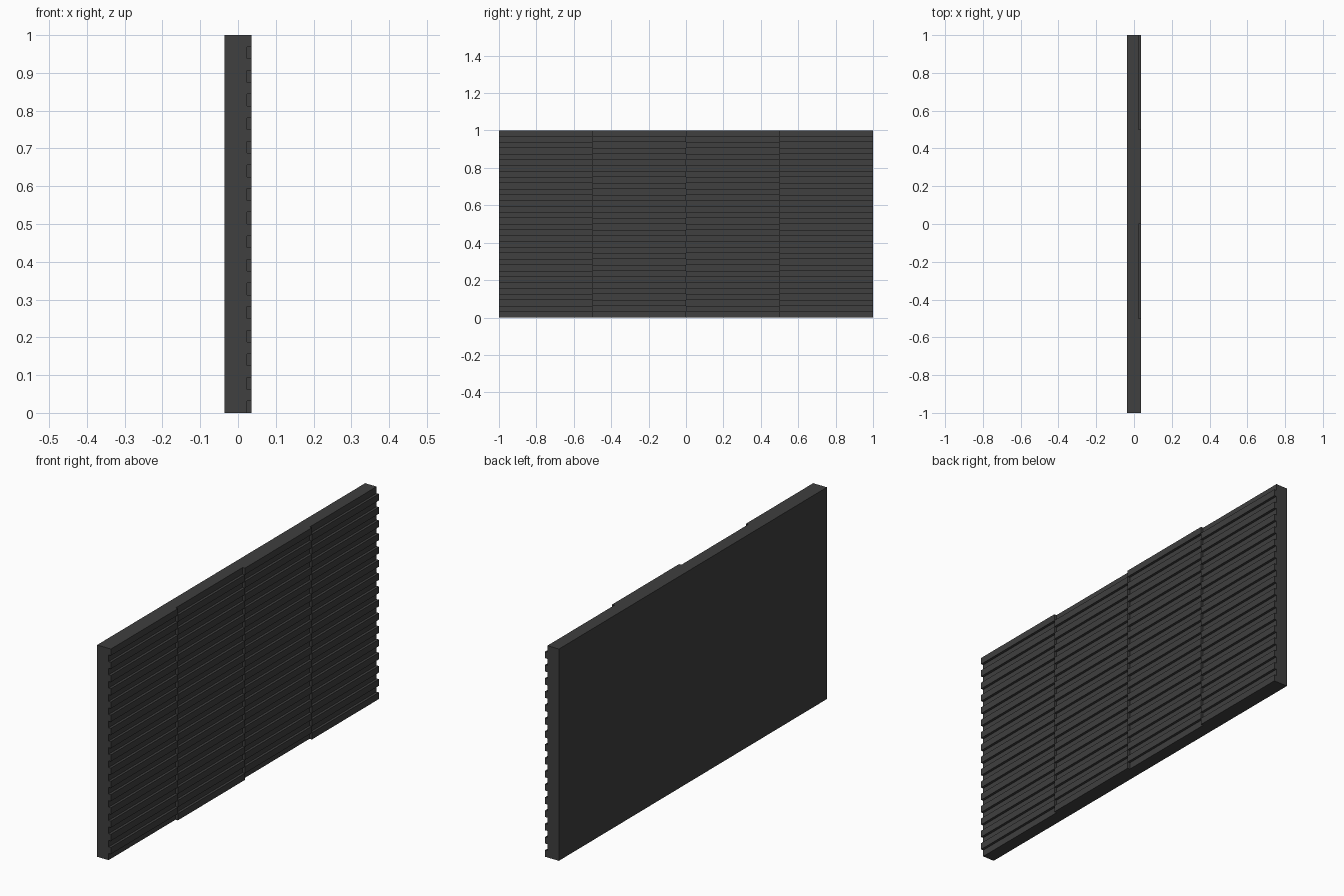
import bpy, bmesh

if "Cube" in bpy.data.objects:
    bpy.data.objects.remove(bpy.data.objects["Cube"])

COLS, RIDGES = 4, 16
BACK, GROOVE, FACE = -0.036, 0.024, 0.036
STEP = 1.0 / (2 * RIDGES)
WIDTH = 2.0 / COLS

mat = bpy.data.materials.new("dark_grey")
mat.diffuse_color = (0.05, 0.05, 0.05, 1)
mat.use_nodes = True
mat.node_tree.nodes["Principled BSDF"].inputs["Base Color"].default_value = mat.diffuse_color


def panel_column(bm, y0, y1, ridge_first):
    """Extrude a crenellated x-z profile along y."""
    profile = [(BACK, 0.0)]
    for i in range(2 * RIDGES):
        x = FACE if (i % 2 == 0) == ridge_first else GROOVE
        profile += [(x, i * STEP), (x, (i + 1) * STEP)]
    profile.append((BACK, 1.0))
    verts = [bm.verts.new((x, y0, z)) for x, z in profile]
    face = bm.faces.new(verts)
    ext = bmesh.ops.extrude_face_region(bm, geom=[face], use_keep_orig=True)
    moved = [g for g in ext["geom"] if isinstance(g, bmesh.types.BMVert)]
    bmesh.ops.translate(bm, verts=moved, vec=(0, y1 - y0, 0))


# Four ribbed columns with alternating ridge offset, flush back
for c in range(COLS):
    bm = bmesh.new()
    panel_column(bm, -1 + c * WIDTH, -1 + (c + 1) * WIDTH, c % 2 == 1)
    bmesh.ops.recalc_face_normals(bm, faces=bm.faces)
    mesh = bpy.data.meshes.new(f"ribbed_panel_{c + 1}")
    bm.to_mesh(mesh)
    bm.free()
    mesh.materials.append(mat)
    obj = bpy.data.objects.new(f"ribbed_panel_{c + 1}", mesh)
    bpy.context.collection.objects.link(obj)
